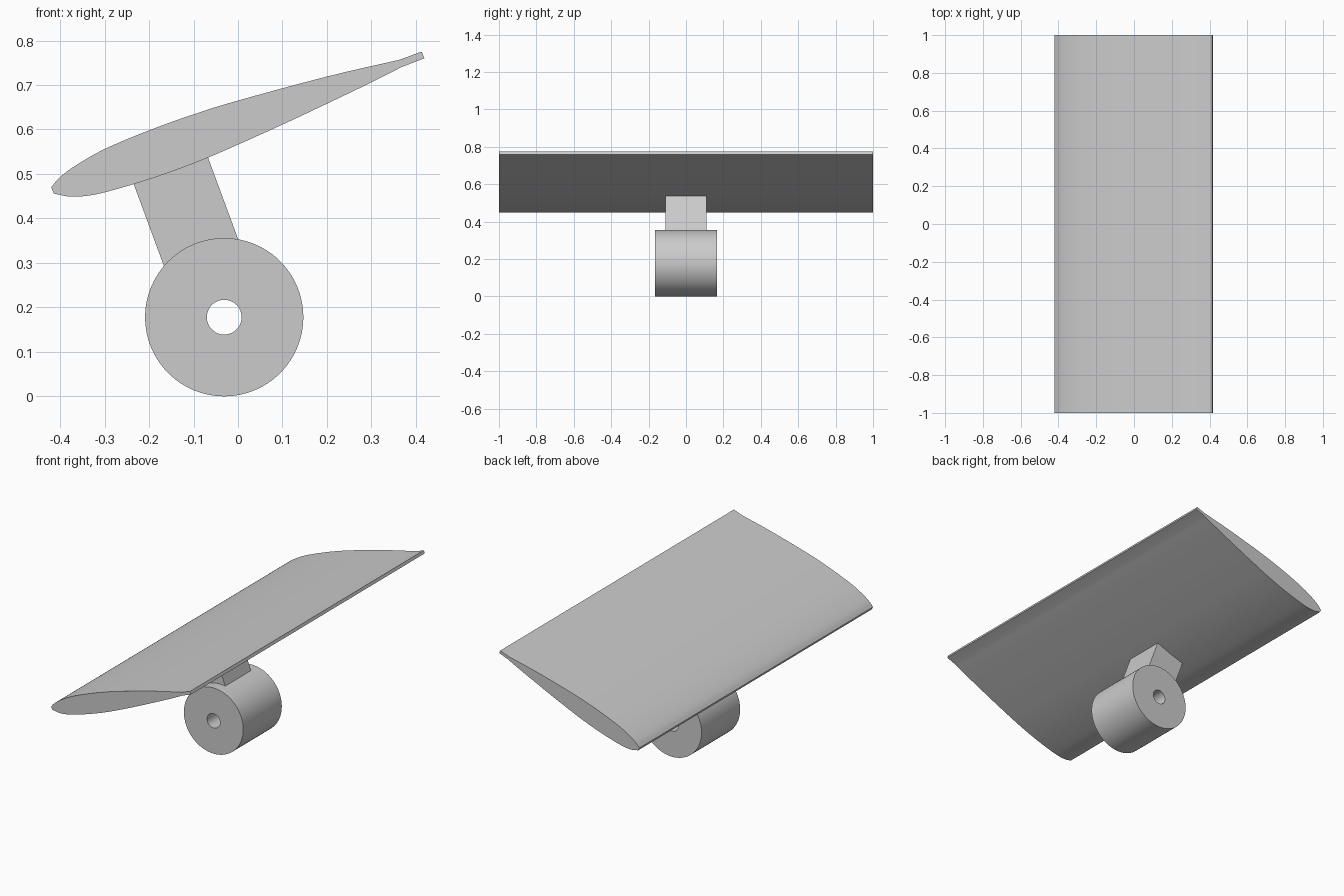
import bpy
import bmesh
from math import sin, cos, pi, radians
from mathutils import Vector

cube = bpy.data.objects.get("Cube")
if cube:
    bpy.data.objects.remove(cube, do_unlink=True)

grey = bpy.data.materials.new("plain grey")
grey.use_nodes = True
colour = (0.6, 0.6, 0.6, 1)
grey.diffuse_color = colour
grey.node_tree.nodes["Principled BSDF"].inputs["Base Color"].default_value = colour


def finish(name, bm):
    bmesh.ops.recalc_face_normals(bm, faces=bm.faces)
    mesh = bpy.data.meshes.new(name)
    bm.to_mesh(mesh)
    bm.free()
    mesh.materials.append(grey)
    obj = bpy.data.objects.new(name, mesh)
    bpy.context.collection.objects.link(obj)
    bpy.ops.object.select_all(action='DESELECT')
    bpy.context.view_layer.objects.active = obj
    obj.select_set(True)
    bpy.ops.object.shade_smooth_by_angle(angle=radians(25))
    return obj


def extrude_profile(name, points, half_width):
    """Extrude an x-z outline evenly to both sides of y = 0."""
    bm = bmesh.new()
    face = bm.faces.new([bm.verts.new((x, -half_width, z)) for x, z in points])
    grown = bmesh.ops.extrude_face_region(bm, geom=[face], use_keep_orig=True)
    verts = [g for g in grown["geom"] if isinstance(g, bmesh.types.BMVert)]
    bmesh.ops.translate(bm, verts=verts, vec=(0, 2 * half_width, 0))
    return finish(name, bm)


def spline(points, steps=4):
    """Smooth open curve through the given points."""
    pts = [Vector(p) for p in points]
    pts = [2 * pts[0] - pts[1]] + pts + [2 * pts[-1] - pts[-2]]
    out = []
    for a, b, c, d in zip(pts, pts[1:], pts[2:], pts[3:]):
        for i in range(steps):
            t = i / steps
            out.append(0.5 * (2 * b + (c - a) * t + (2 * a - 5 * b + 4 * c - d) * t ** 2
                              + (3 * b - a - 3 * c + d) * t ** 3))
    return out + [pts[-2]]


# Wing: curved upper and lower skins with a thin trailing lip
upper = spline([(-0.42, 0.47), (-0.4, 0.493), (-0.365, 0.519), (-0.3, 0.556), (-0.2, 0.598),
                (-0.1, 0.634), (0, 0.665), (0.2, 0.719), (0.364, 0.757)])
lip = [(0.413, 0.775), (0.419, 0.76)]
lower = spline([(0.367, 0.74), (0.3, 0.706), (0.2, 0.658), (0.1, 0.611), (0, 0.566),
                (-0.067, 0.537), (-0.15, 0.505), (-0.235, 0.477), (-0.32, 0.454),
                (-0.375, 0.449), (-0.414, 0.456)])
extrude_profile("wing", upper + lip + lower, 1.0)

# Slanted post, sunk into the wing and the hub
extrude_profile("post", [(-0.244, 0.503), (-0.077, 0.563), (0.02, 0.3), (-0.147, 0.24)], 0.11)

# Hub: thick tube lying along y
bm = bmesh.new()
sides = 64
corners = [(0.178, -0.165), (0.178, 0.165), (0.039, 0.165), (0.039, -0.165)]
rings = [[bm.verts.new((-0.031 + r * cos(2 * pi * i / sides), y,
                        0.178 + r * sin(2 * pi * i / sides))) for i in range(sides)]
         for r, y in corners]
for k in range(4):
    a, b = rings[k], rings[(k + 1) % 4]
    for i in range(sides):
        j = (i + 1) % sides
        bm.faces.new((a[i], a[j], b[j], b[i]))
finish("hub", bm)
